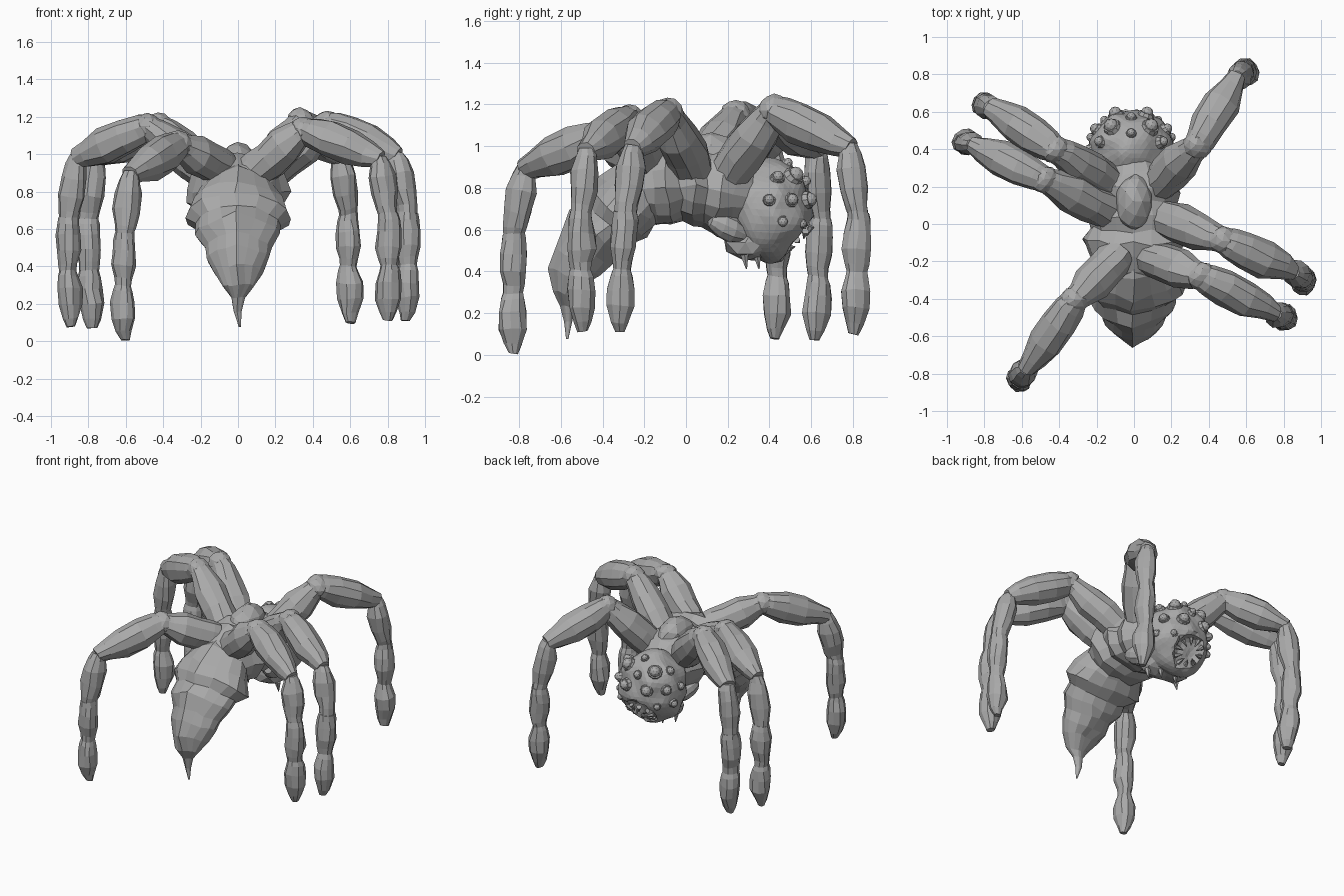
import bpy, bmesh, math
from mathutils import Vector, noise

cube = bpy.data.objects.get("Cube")
if cube:
    bpy.data.objects.remove(cube, do_unlink=True)

grey = bpy.data.materials.new("stone grey")
grey.use_nodes = True
colour = (0.4, 0.4, 0.4, 1)
grey.diffuse_color = colour
grey.node_tree.nodes["Principled BSDF"].inputs["Base Color"].default_value = colour

X, Z = Vector((1, 0, 0)), Vector((0, 0, 1))


def finish(name, bm, rough=0.0):
    """Roughen the skin a little and turn the bmesh into an object."""
    for v in bm.verts:
        v.co += noise.noise_vector(v.co * 9) * rough
    bmesh.ops.recalc_face_normals(bm, faces=bm.faces)
    mesh = bpy.data.meshes.new(name)
    bm.to_mesh(mesh)
    bm.free()
    mesh.materials.append(grey)
    obj = bpy.data.objects.new(name, mesh)
    bpy.context.collection.objects.link(obj)
    return obj


def add_tube(bm, rings, side=None, sides=10, keel=0.0):
    """Sweep rings of (centre, half width, half height) along a path."""
    loops = []
    for i, (c, rx, ry) in enumerate(rings):
        t = (rings[min(i + 1, len(rings) - 1)][0] - rings[max(i - 1, 0)][0]).normalized()
        s = side or (t.cross(Z) if abs(t.z) < 0.95 else t.cross(Vector((0, 1, 0)))).normalized()
        up = t.cross(s).normalized()
        loop = []
        for k in range(sides):
            a = math.tau * k / sides
            h = ry * (1 + keel if k * 4 == sides else 1)
            loop.append(bm.verts.new(c + s * rx * math.cos(a) + up * h * math.sin(a)))
        loops.append(loop)
    for p, q in zip(loops, loops[1:]):
        for k in range(sides):
            n = (k + 1) % sides
            bm.faces.new((p[k], p[n], q[n], q[k]))
    bm.faces.new(loops[0])
    bm.faces.new(loops[-1])


def add_segment(bm, a, b, r, start=0.55, end=0.55):
    """One swollen limb segment, pinched at both joints."""
    shape = [(-0.03, start), (0.1, 0.5 + start / 2), (0.32, 1), (0.62, 1),
             (0.87, 0.45 + end / 2), (1.03, end)]
    add_tube(bm, [(a.lerp(b, t), r * f, r * f) for t, f in shape])


def add_ball(bm, centre, radii, detail=2):
    made = bmesh.ops.create_icosphere(bm, subdivisions=detail, radius=1)["verts"]
    for v in made:
        v.co = Vector([c + r * p for c, r, p in zip(centre, radii, v.co)])


# Legs: root, knee, ankle and foot of each
legs = {
    "left_head_leg": [(.12, .2, .86), (.33, .42, 1.17), (.55, .78, .99), (.6, .8, .11)],
    "left_middle_leg": [(.14, .04, .87), (.47, -.09, 1.16), (.85, -.25, 1), (.9, -.32, .12)],
    "left_tail_leg": [(.08, -.18, .9), (.36, -.28, 1.13), (.75, -.47, .98), (.8, -.5, .12)],
    "right_head_leg": [(-.14, .22, .87), (-.42, .4, 1.15), (-.76, .62, .98), (-.78, .62, .08)],
    "right_middle_leg": [(-.12, .06, .87), (-.48, .24, 1.15), (-.86, .42, .98), (-.89, .43, .08)],
    "right_tail_leg": [(-.08, -.16, .92), (-.32, -.41, 1.05), (-.57, -.77, .89), (-.61, -.83, .01)],
}
for name, points in legs.items():
    root, knee, ankle, foot = map(Vector, points)
    out = ankle - knee
    out.z = 0
    bow = out.normalized() * 0.04
    shin = ankle.lerp(foot, 0.36) + bow
    heel = ankle.lerp(foot, 0.67) + bow * 0.7
    bm = bmesh.new()
    add_segment(bm, root, knee, 0.105, 0.9, 0.6)
    add_ball(bm, knee, (0.075, 0.075, 0.075))
    add_segment(bm, knee, ankle, 0.1, 0.65, 0.5)
    add_segment(bm, ankle, shin, 0.07, 0.6, 0.7)
    add_segment(bm, shin, heel, 0.066, 0.8, 0.7)
    add_segment(bm, heel, foot, 0.068, 0.65, 0.35)
    finish(name, bm, 0.016)


def body_part(name, rows, keel, rough):
    bm = bmesh.new()
    add_tube(bm, [(Vector((0, y, z)), w, h) for y, z, w, h in rows], X, 16, keel)
    return finish(name, bm, rough)


# Ribbed thorax: y, z, half width, half height
body_part("thorax", [
    (.32, .76, .15, .16), (.24, .77, .2, .2), (.16, .79, .25, .21), (.1, .8, .22, .18),
    (.04, .81, .26, .19), (-.03, .81, .24, .17), (-.09, .81, .28, .19),
    (-.16, .8, .24, .18), (-.24, .79, .2, .16), (-.3, .78, .1, .1)], 0.0, 0.03)

# Hanging abdomen tapering to a spike
body_part("abdomen", [
    (-.13, .82, .12, .13), (-.2, .79, .21, .16), (-.27, .73, .25, .17), (-.32, .67, .28, .17),
    (-.37, .62, .23, .14), (-.42, .57, .23, .15), (-.47, .5, .17, .13), (-.51, .44, .165, .12),
    (-.55, .37, .12, .09), (-.575, .29, .085, .06), (-.575, .23, .035, .035),
    (-.565, .16, .02, .02), (-.555, .08, .005, .005)], 0.16, 0.025)

# Hump on the back
bm = bmesh.new()
add_ball(bm, (0, .12, .96), (.1, .15, .1))
finish("back_hump", bm, 0.02)

# Head with a hollow mouth at the lower front
centre, radii = Vector((-.015, .4, .69)), Vector((.225, .205, .25))
mouth = Vector((-.015, .55, .53))
bm = bmesh.new()
add_ball(bm, centre, radii, 4)
for v in bm.verts:
    d = (v.co - mouth).length
    if d < 0.11:
        v.co += (centre - mouth).normalized() * 0.09 * (1 - (d / 0.11) ** 3)
finish("head", bm, 0.022)

bm = bmesh.new()
add_ball(bm, (-.01, .32, .55), (.17, .14, .11))
finish("jaw", bm, 0.03)


def on_head(azimuth, height):
    """Point and outward direction on the head; azimuth zero is the face."""
    a, e = math.radians(azimuth), math.radians(height)
    n = Vector((math.sin(a) * math.cos(e), math.cos(a) * math.cos(e), math.sin(e)))
    return centre + n * radii, Vector([p / r for p, r in zip(n, radii)]).normalized()


# Eyes, each a ball in a raised socket
eyes = [(38, 42, .038), (75, 40, .026), (0, 34, .024), (22, 12, .034), (58, 12, .028),
        (90, 12, .024), (0, 65, .022), (40, -14, .022), (72, -12, .024)]
bm = bmesh.new()
for azimuth, height, r in eyes:
    for sign in ((1, -1) if azimuth else (1,)):
        p, n = on_head(azimuth * sign, height)
        add_tube(bm, [(p - n * r, r * 1.5, r * 1.5), (p + n * r * .3, r * 1.2, r * 1.2)])
        add_ball(bm, p + n * r * .25, (r, r, r))
finish("eyes", bm)

# Teeth around the mouth, and fangs below the jaw
bm = bmesh.new()
inward = (centre - mouth).normalized()
rise = X.cross(inward).normalized()
for k in range(10):
    a = math.tau * k / 10
    ray = X * math.cos(a) + rise * math.sin(a)
    p = mouth + ray * 0.1 + inward * 0.03
    add_tube(bm, [(p, .018, .018), (p - ray * .05 - inward * .02, .003, .003)], sides=6)
for sign in (1, -1):
    for x, y in ((.06, .34), (.12, .28)):
        p = Vector((x * sign, y, .48))
        add_tube(bm, [(p, .022, .022), (p + Vector((0, .01, -.07)), .003, .003)], sides=6)
finish("teeth", bm)

# Short feelers folded under the neck
for side, sign in (("left", 1), ("right", -1)):
    bm = bmesh.new()
    add_segment(bm, Vector((.15 * sign, .12, .64)), Vector((.11 * sign, .28, .58)), 0.06)
    finish(side + "_feeler", bm, 0.015)
